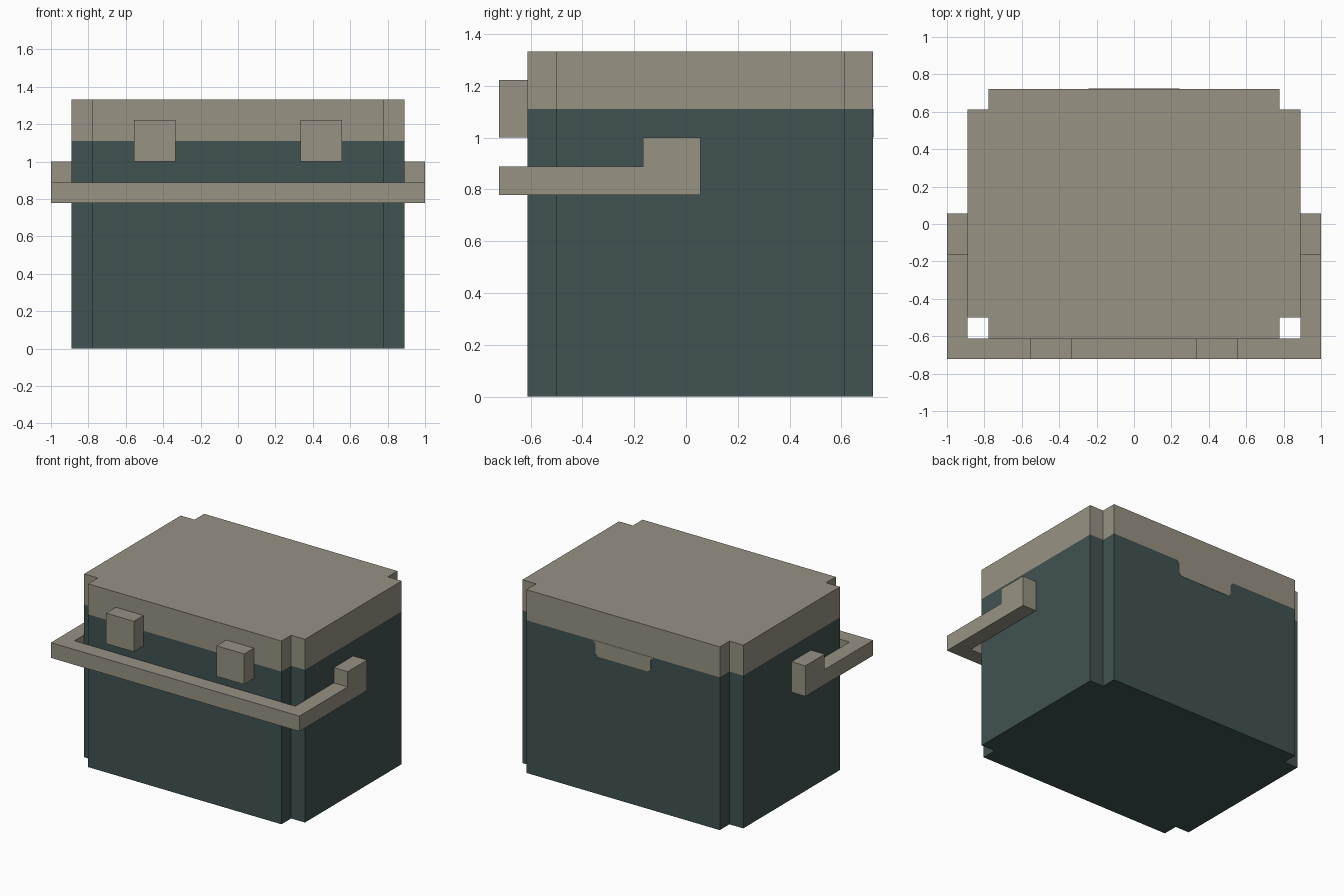
import bpy, bmesh
from mathutils import Vector

cube = bpy.data.objects.get("Cube")
if cube:
    bpy.data.objects.remove(cube, do_unlink=True)

U = 1 / 9            # the model sits on a grid of ninths
BACK_SHIFT = U / 2   # the front bar and latches push the case backwards


def material(name, rgb):
    mat = bpy.data.materials.new(name)
    mat.use_nodes = True
    mat.diffuse_color = (*rgb, 1)
    bsdf = next(n for n in mat.node_tree.nodes if n.type == 'BSDF_PRINCIPLED')
    bsdf.inputs["Base Color"].default_value = (*rgb, 1)
    return mat


TAN = material("warm grey", (0.309, 0.287, 0.227))
TEAL = material("dark teal", (0.053, 0.084, 0.084))


def prism(name, outline, depth, mat, place):
    """Extrude a flat outline; place(a, b, h) maps grid units to a position."""
    bm = bmesh.new()
    rings = [[bm.verts.new(place(a, b, h)) for a, b in outline] for h in depth]
    low, high = rings
    bm.faces.new(low)
    bm.faces.new(high)
    n = len(outline)
    for i in range(n):
        j = (i + 1) % n
        bm.faces.new((low[i], low[j], high[j], high[i]))
    bmesh.ops.recalc_face_normals(bm, faces=bm.faces)
    mesh = bpy.data.meshes.new(name)
    bm.to_mesh(mesh)
    bm.free()
    mesh.materials.append(mat)
    obj = bpy.data.objects.new(name, mesh)
    bpy.context.collection.objects.link(obj)
    return obj


def upright(a, b, h):
    return Vector((a * U, b * U + BACK_SHIFT, h * U))


def facing_back(a, b, h):
    return Vector((a * U, h * U + BACK_SHIFT, b * U))


def rect(x0, x1, y0, y1):
    return [(x0, y0), (x1, y0), (x1, y1), (x0, y1)]


# Case footprint: a rectangle with a square notch at each corner
W, D = 8, 6
quarter = [(W, D - 1), (W - 1, D - 1), (W - 1, D)]
right_half = [(x, -y) for x, y in reversed(quarter)] + quarter
footprint = right_half + [(-x, y) for x, y in reversed(right_half)]
prism("body", footprint, (0, 10), TEAL, upright)
prism("lid", footprint, (10, 12), TAN, upright)

# Tab of the lid painted down the back, with small rounded corners
R = 0.2
half_tab = [(2 + R, 10), (2, 10 - R), (2, 9 + R), (2 - R, 9)]
tab = half_tab + [(-x, z) for x, z in reversed(half_tab)]
prism("back_tab", tab, (D - 0.01, D + 0.02), TAN, facing_back)

# Carrying handle: a U-shaped bar with a raised pivot block at each end
bar = [(9, 1), (8, 1), (8, -6), (-8, -6), (-8, 1), (-9, 1), (-9, -7), (9, -7)]
bar = [(x, y if y != 1 else 0) for x, y in bar]
prism("handle", bar, (7, 8), TAN, upright)

for side, s in (("left", 1), ("right", -1)):
    prism(f"{side}_pivot", rect(8 * s, 9 * s, -2, 0), (8, 9), TAN, upright)
    # Front latches over the lid seam
    prism(f"{side}_latch", rect(3 * s, 5 * s, -7, -6), (9, 11), TAN, upright)
